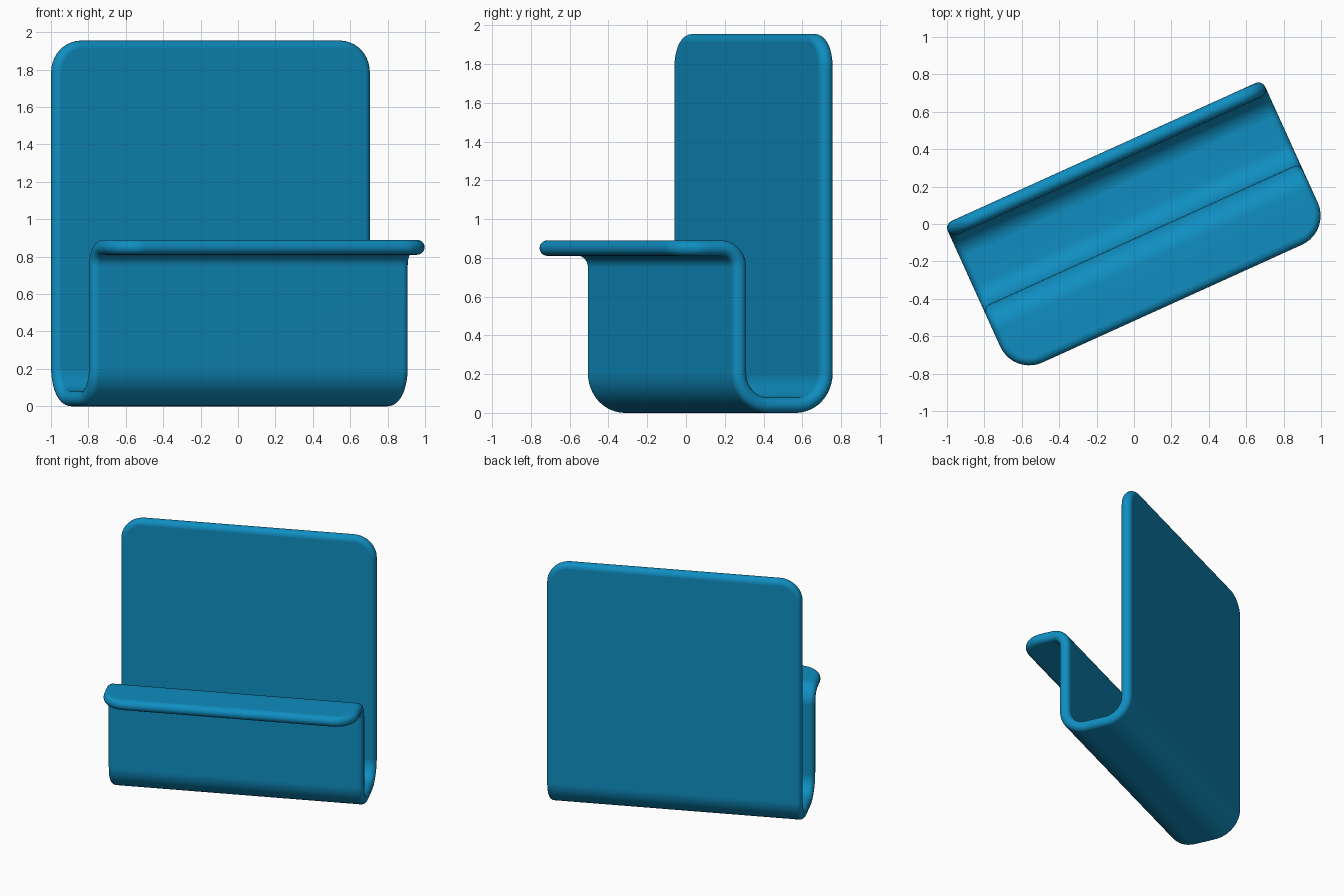
import bpy, bmesh
from math import sin, cos, pi, radians
from mathutils import Vector, Matrix

if "Cube" in bpy.data.objects:
    bpy.data.objects.remove(bpy.data.objects["Cube"])

R_EDGE = 0.04       # half the sheet thickness, fully rounded edges
R_CORNER = 0.17     # corner radius of the flat sheet
HALF_W = 0.932      # half the sheet width
YAW = radians(24.4)

# Side profile: (length, turn) segments from the top of the back to the lip
SEGMENTS = [(1.75, 0), (0.165 * pi / 2, pi / 2), (0.16, 0), (0.165 * pi / 2, pi / 2),
            (0.545, 0), (0.1 * pi / 2, -pi / 2), (0.26, 0)]
TOTAL = sum(length for length, _ in SEGMENTS)


def bend(s):
    """Centre-line point and heading of the profile at distance s."""
    x, z, h = -0.378, 1.955, -pi / 2
    for i, (length, turn) in enumerate(SEGMENTS):
        d = s if i == len(SEGMENTS) - 1 else min(s, length)
        if turn:
            k = turn / length
            x += (sin(h + k * d) - sin(h)) / k
            z -= (cos(h + k * d) - cos(h)) / k
            h += k * d
        else:
            x += d * cos(h)
            z += d * sin(h)
        s -= d
        if s <= 1e-9:
            break
    return x, z, h


def place(s, u, n):
    """Map flat sheet coordinates to the bent sheet."""
    x, z, h = bend(s)
    return Vector((u + 0.01, -(x - n * sin(h)), z + n * cos(h)))


# Half outline of the flat sheet: position and outward direction
N = 10
half = []
rc = R_CORNER - R_EDGE
for i in range(N + 1):
    a = pi / 2 * i / N
    half.append((R_CORNER - rc * cos(a), HALF_W - R_CORNER + rc * sin(a), -cos(a), sin(a)))
start = 0
for length, turn in SEGMENTS:
    if turn:
        half += [(start + length * i / 12, HALF_W - R_EDGE, 0, 1) for i in range(13)]
    start += length
half += [(TOTAL - s, u, -ds, du) for s, u, ds, du in reversed(half[:N + 1])]
outline = half + [(s, -u, ds, -du) for s, u, ds, du in reversed(half)]

# Rounded rim rings, then both faces of the sheet
bm = bmesh.new()
rings = []
for k in range(11):
    a = -pi / 2 + pi * k / 10
    e, n = R_EDGE * cos(a), R_EDGE * sin(a)
    rings.append([bm.verts.new(place(s + ds * e, u + du * e, n)) for s, u, ds, du in outline])
count = len(outline)
for lower, upper in zip(rings, rings[1:]):
    for i in range(count):
        j = (i + 1) % count
        bm.faces.new((lower[i], lower[j], upper[j], upper[i]))
for ring in (rings[0], rings[-1]):
    for i in range(len(half) - 1):
        bm.faces.new((ring[i], ring[i + 1], ring[count - 2 - i], ring[count - 1 - i]))
bmesh.ops.recalc_face_normals(bm, faces=bm.faces)
bm.transform(Matrix.Rotation(YAW, 4, 'Z'))

mesh = bpy.data.meshes.new("bent_sheet_holder")
bm.to_mesh(mesh)
bm.free()
holder = bpy.data.objects.new("bent_sheet_holder", mesh)
bpy.context.collection.objects.link(holder)

# Smooth shading and blue finish
bpy.context.view_layer.objects.active = holder
holder.select_set(True)
bpy.ops.object.shade_smooth_by_angle(angle=radians(40))
holder.modifiers.new("weighted_normals", 'WEIGHTED_NORMAL').keep_sharp = True
blue = bpy.data.materials.new("blue")
blue.diffuse_color = (0.005, 0.27, 0.53, 1)
blue.use_nodes = True
blue.node_tree.nodes["Principled BSDF"].inputs["Base Color"].default_value = blue.diffuse_color
mesh.materials.append(blue)
